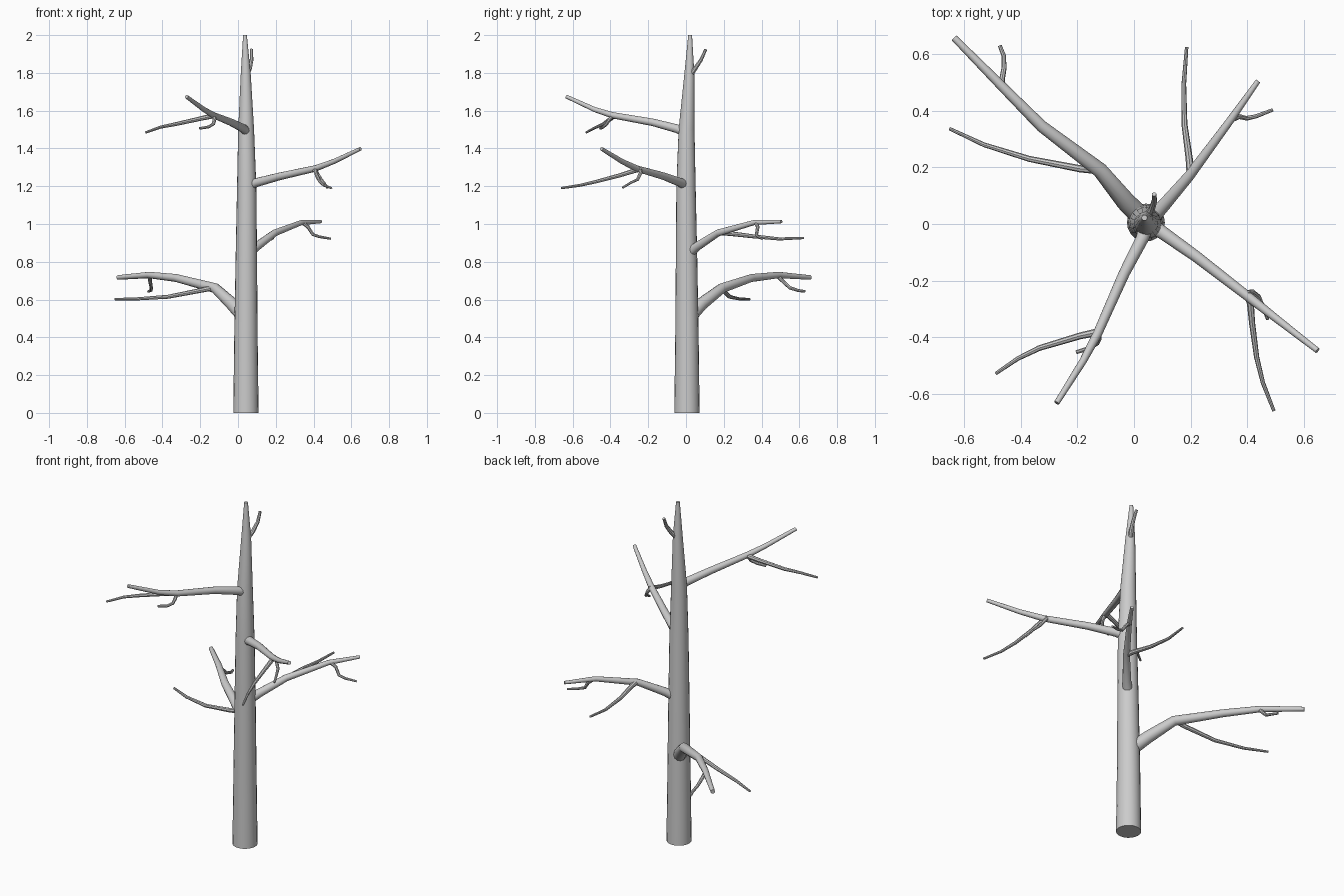
import bpy
import math


def limb(name, pts, r0, r1, sides=12, radii=None):
    """Tapered, capped round tube along a list of points."""
    cu = bpy.data.curves.new(name, 'CURVE')
    cu.dimensions = '3D'
    cu.bevel_depth = 1.0
    cu.bevel_resolution = sides // 2 - 2
    cu.use_fill_caps = True
    sp = cu.splines.new('POLY')
    sp.points.add(len(pts) - 1)
    for i, p in enumerate(pts):
        sp.points[i].co = (*p, 1)
        t = i / (len(pts) - 1)
        sp.points[i].radius = radii[i] if radii else r0 + (r1 - r0) * t
    ob = bpy.data.objects.new(name, cu)
    bpy.context.collection.objects.link(ob)
    bpy.ops.object.select_all(action='DESELECT')
    ob.select_set(True)
    bpy.context.view_layer.objects.active = ob
    bpy.ops.object.convert(target='MESH')
    bpy.ops.object.shade_smooth_by_angle(angle=math.radians(40))


# trunk
limb("trunk", [(.042, .005, 0), (.042, .005, .4), (.044, .003, .8), (.046, 0, 1.2),
               (.043, .003, 1.5), (.041, .018, 1.8), (.037, .022, 2)], 0, 0, 20,
     [.067, .062, .057, .051, .042, .026, .010])

# lower left back branch and its twigs
limb("low_branch", [(.02, .03, .52), (-.03, .08, .575), (-.12, .19, .66), (-.327, .346, .714),
                    (-.47, .49, .73), (-.635, .657, .717)], 0, 0, 12,
     [.036, .034, .027, .021, .017, .012])
limb("low_twig_long", [(-.12, .19, .665), (-.19, .195, .65), (-.37, .23, .615), (-.53, .28, .604),
                       (-.652, .337, .602)], .015, .006, 8)
limb("low_twig_short", [(-.468, .485, .725), (-.466, .51, .70), (-.459, .55, .662), (-.46, .594, .648),
                        (-.474, .63, .643)], .011, .007, 8)

# right back branch and its twigs
limb("back_branch", [(.06, .02, .85), (.10, .06, .882), (.195, .17, .953), (.337, .362, 1.008),
                     (.438, .505, 1.013)], .028, .009)
limb("back_twig_long", [(.20, .18, .955), (.195, .23, .95), (.178, .353, .935), (.176, .495, .921),
                        (.186, .625, .926)], .015, .006, 8)
limb("back_twig_short", [(.345, .37, 1.005), (.37, .38, .985), (.397, .373, .944), (.43, .38, .933),
                         (.49, .403, .922)], .011, .006, 8)

# right front branch and its twigs
limb("right_branch", [(.06, -.005, 1.205), (.10, -.03, 1.22), (.22, -.115, 1.252), (.41, -.262, 1.294),
                      (.51, -.34, 1.332), (.648, -.447, 1.398)], .027, .010)
limb("right_twig_long", [(.40, -.24, 1.292), (.411, -.28, 1.28), (.417, -.35, 1.258), (.433, -.47, 1.226),
                         (.455, -.56, 1.205), (.494, -.66, 1.19)], .014, .006, 8)
limb("right_twig_short", [(.40, -.245, 1.292), (.418, -.24, 1.27), (.44, -.257, 1.235),
                          (.455, -.29, 1.22), (.472, -.336, 1.192)], .011, .006, 8)

# upper front branch and its twigs
limb("front_branch", [(.042, -.01, 1.49), (.03, -.05, 1.505), (-.035, -.175, 1.538),
                      (-.13, -.39, 1.576), (-.18, -.484, 1.606), (-.273, -.632, 1.674)], .026, .010)
limb("front_twig_long", [(-.12, -.38, 1.575), (-.19, -.395, 1.56), (-.334, -.438, 1.528),
                         (-.41, -.475, 1.513), (-.488, -.528, 1.485)], .014, .006, 8)
limb("front_twig_short", [(-.13, -.385, 1.575), (-.124, -.405, 1.555), (-.13, -.42, 1.53),
                          (-.155, -.437, 1.514), (-.204, -.453, 1.506)], .011, .007, 8)

# crown twig
limb("crown_twig", [(.045, .025, 1.79), (.062, .05, 1.825), (.072, .08, 1.87), (.071, .105, 1.925)],
     .014, .008, 8)
